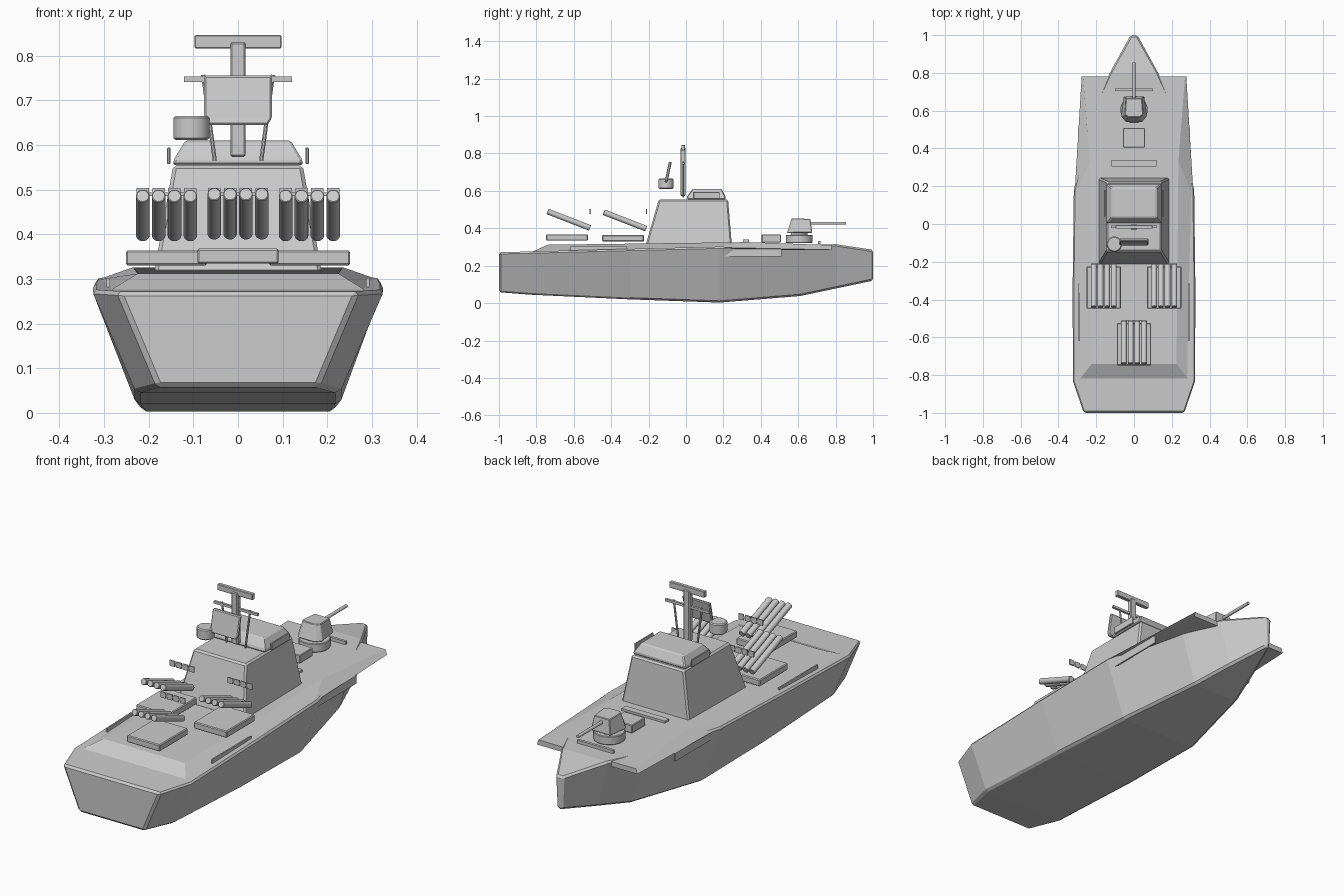
import bpy, bmesh, math
from mathutils import Vector

old = bpy.data.objects.get("Cube")
if old:
    bpy.data.objects.remove(old)

GREY = (0.6, 0.6, 0.6, 1)
paint = bpy.data.materials.new("naval grey")
paint.use_nodes = True
paint.diffuse_color = GREY
paint.node_tree.nodes["Principled BSDF"].inputs["Base Color"].default_value = GREY


def finish(name, bm, bevel=0):
    bmesh.ops.recalc_face_normals(bm, faces=bm.faces)
    mesh = bpy.data.meshes.new(name)
    bm.to_mesh(mesh)
    bm.free()
    mesh.materials.append(paint)
    ob = bpy.data.objects.new(name, mesh)
    bpy.context.collection.objects.link(ob)
    if bevel:
        mod = ob.modifiers.new("edge bevel", 'BEVEL')
        mod.width = bevel
        mod.segments = 1
        mod.limit_method = 'ANGLE'
    return ob


def loft(name, rings, bevel=0):
    """Skin a list of closed rings and cap both ends."""
    bm = bmesh.new()
    loops = [[bm.verts.new(p) for p in ring] for ring in rings]
    n = len(loops[0])
    for a, b in zip(loops, loops[1:]):
        for i in range(n):
            j = (i + 1) % n
            bm.faces.new((a[i], a[j], b[j], b[i]))
    bm.faces.new(loops[0])
    bm.faces.new(loops[-1])
    return finish(name, bm, bevel)


def rect(w, y0, y1, z):
    return [(-w, y0, z), (w, y0, z), (w, y1, z), (-w, y1, z)]


def box(name, x0, x1, y0, y1, z0, z1, bevel=0):
    rings = [[(x0, y0, z), (x1, y0, z), (x1, y1, z), (x0, y1, z)] for z in (z0, z1)]
    return loft(name, rings, bevel)


def rod(name, a, b, r, sides=16, bevel=0):
    a, b = Vector(a), Vector(b)
    turn = (b - a).to_track_quat('Z', 'Y')
    ring = [turn @ Vector((r * math.cos(t), r * math.sin(t), 0))
            for t in (2 * math.pi * (i + 0.5) / sides for i in range(sides))]
    ob = loft(name, [[p + c for p in ring] for c in (a, b)], bevel)
    if sides > 10:
        bpy.context.view_layer.objects.active = ob
        ob.select_set(True)
        bpy.ops.object.shade_smooth_by_angle(angle=math.radians(40))
        ob.select_set(False)
    return ob


# Hull: y, deck half width, deck height, bottom half width, bottom height
stations = [(-1, .27, .272, .18, .058), (-.83, .328, .276, .228, .045),
            (-.3, .328, .29, .228, .02), (.18, .322, .302, .215, .003),
            (.61, .215, .312, .13, .038), (.8, .13, .315, .075, .078),
            (1, .018, .285, .012, .12)]
loft("hull", [[(-d, y, zd), (-b, y, zb), (b, y, zb), (d, y, zd)]
              for y, d, zd, b, zb in stations], 0.01)

# Raised deck, sloping off to the edges and flaring out at the bow
loft("raised_deck", [
    [(-.285, -.82, .275), (.285, -.82, .275), (.315, .15, .298),
     (.277, .78, .285), (-.277, .78, .285), (-.315, .15, .298)],
    [(-.225, -.74, .312), (.225, -.74, .312), (.235, .33, .326),
     (.27, .78, .31), (-.27, .78, .31), (-.235, .33, .326)]])

# Deckhouse and bridge
loft("deckhouse", [rect(.188, -.215, .245, .312), rect(.145, -.145, .225, .555)], 0.008)
loft("bridge", [rect(.147, .005, .212, .555), rect(.142, .005, .212, .57),
                rect(.118, .035, .19, .61)], 0.005)
for side, s in (("left", 1), ("right", -1)):
    box(side + "_bridge_panel", s * .151, s * .159, .04, .18, .557, .594, 0.002)
    box(side + "_forward_rubbing_plate", s * .29, s * .297, .2, .51, .25, .29)
    box(side + "_aft_rubbing_plate", s * .287, s * .294, -.62, -.315, .25, .302)
    rod(side + "_mast_leg", (s * .052, -.015, .565), (s * .078, -.015, .757), .005, 8)

# Mast and sensors
box("mast", -.017, .017, -.03, -.002, .573, .83, 0.004)
box("mast_top_bar", -.097, .097, -.025, -.006, .816, .846, 0.002)
box("mast_crossbar", -.121, .121, -.02, -.008, .741, .753)
loft("sensor_panel", [rect(.066, -.116, -.1, .645), rect(.076, -.112, -.096, .66),
                      rect(.076, -.092, -.076, .755)], 0.004)
rod("sensor_drum", (-.104, -.107, .611), (-.104, -.107, .665), .041, 16, 0.005)

# Tube launchers: centre x and aft y of each bank
banks = {"left": (.16, -.445), "right": (-.16, -.445), "centre": (0, -.745)}
for bank, (cx, y) in banks.items():
    lift = 0.004 if bank == "centre" else 0
    box(bank + "_launcher_base", cx - .091, cx + .091, y - .003, y + .22,
        .33 + lift, .364 + lift, 0.004)
    for i in range(4):
        x = cx + (i - 1.5) * .0355
        rod(f"{bank}_tube_{i + 1}", (x, y + .005, .486 + lift),
            (x, y + .232, .398 + lift), .0155, 16, 0.002)
        box(f"{bank}_end_cover_{i + 1}", x - .014, x + .014, y + .23, y + .236, .476, .504)
    box(bank + "_cover_link", cx - .054, cx + .054, y + .231, y + .235, .486, .494)

# Forward gun
rod("gun_ring", (0, .605, .322), (0, .605, .365), .073, 16, 0.003)
loft("gun_turret", [
    [(-.045, .54, .376), (.045, .54, .376), (.068, .57, .376),
     (.055, .675, .376), (-.055, .675, .376), (-.068, .57, .376)],
    [(-.03, .565, .453), (.03, .565, .453), (.048, .58, .453),
     (.042, .665, .45), (-.042, .665, .45), (-.048, .58, .453)]], 0.003)
rod("gun_pivot", (0, .605, .36), (0, .605, .38), .045, 16)
rod("gun_barrel", (0, .66, .427), (0, .855, .427), .008, 12)

# Foredeck fittings
box("deck_hatch", -.058, .058, .405, .508, .325, .366, 0.003)
box("breakwater", -.12, .12, .305, .338, .328, .339)
box("bow_rail", -.1, .1, .705, .718, .316, .332)
